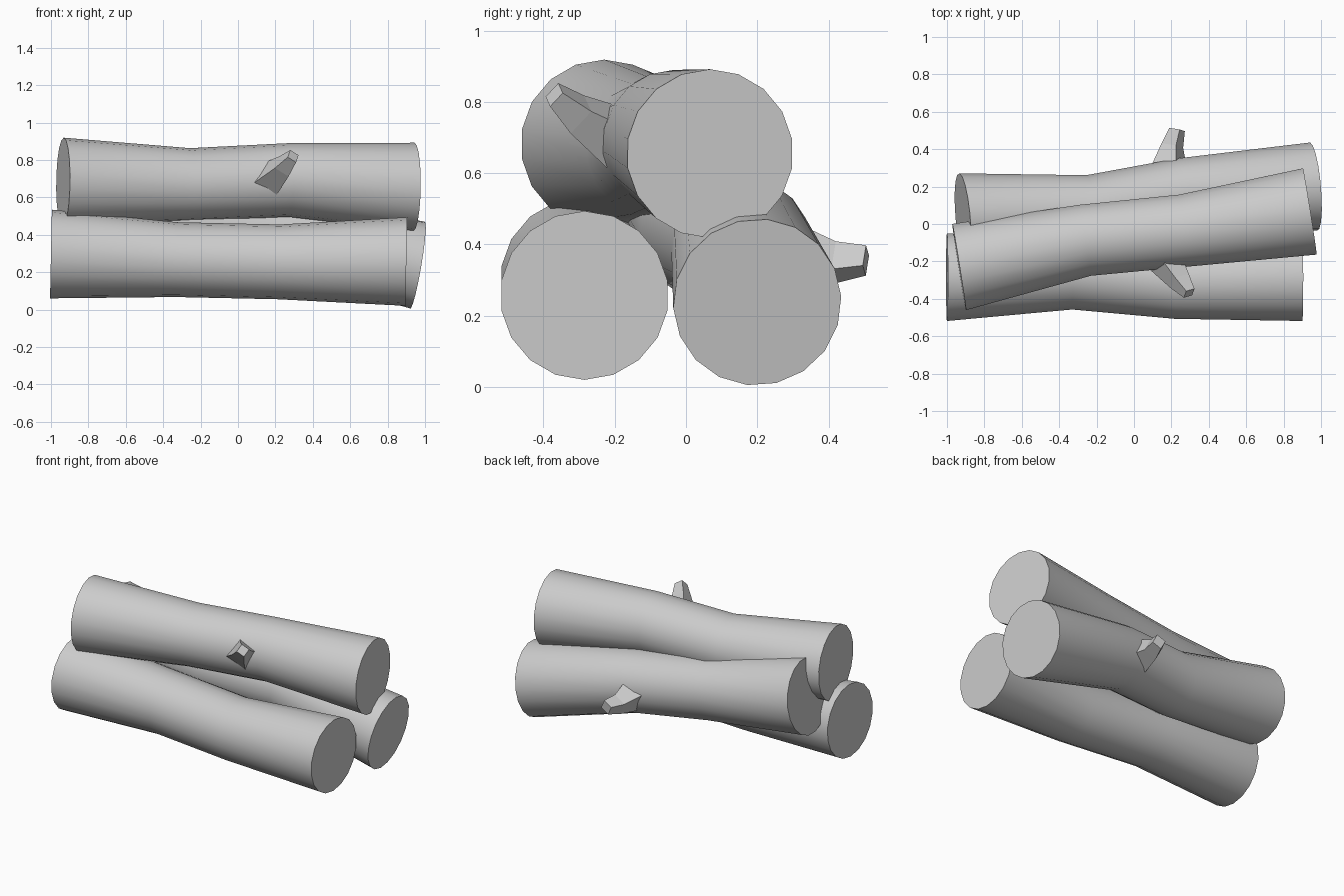
import bpy, math
from mathutils import Vector

if "Cube" in bpy.data.objects:
    bpy.data.objects.remove(bpy.data.objects["Cube"])


def tube(name, rings, sides, smooth, offset=0.5):
    """Skin rings of (x, y, z, radius), all square to the overall axis, with flat caps."""
    pts = [Vector(r[:3]) for r in rings]
    axis = (pts[-1] - pts[0]).normalized()
    side = Vector((0, 0, 1)).cross(axis).normalized()
    up = axis.cross(side)
    verts, faces = [], []
    for p, r in zip(pts, rings):
        for i in range(sides):
            a = 2 * math.pi * (i + offset) / sides
            verts.append(p + r[3] * (math.cos(a) * side + math.sin(a) * up))
    for k in range(len(rings) - 1):
        for i in range(sides):
            j = (i + 1) % sides
            b = k * sides
            faces.append((b + i, b + j, b + sides + j, b + sides + i))
    faces.append(tuple(reversed(range(sides))))
    faces.append(tuple(range(len(verts) - sides, len(verts))))
    mesh = bpy.data.meshes.new(name)
    mesh.from_pydata(verts, [], faces)
    mesh.update()
    ob = bpy.data.objects.new(name, mesh)
    bpy.context.collection.objects.link(ob)
    if smooth:
        bpy.ops.object.select_all(action='DESELECT')
        ob.select_set(True)
        bpy.context.view_layer.objects.active = ob
        bpy.ops.object.shade_smooth_by_angle(angle=math.radians(40))
    return ob


# Logs: thick ends, slimmer bent middles
tube("front_log", [(-1.0, -0.285, 0.297, 0.237), (-0.33, -0.26, 0.267, 0.2),
                   (0.22, -0.31, 0.255, 0.2), (0.9, -0.285, 0.257, 0.237)], 18, True)
tube("back_log", [(-0.915, 0.035, 0.555, 0.237), (-0.24, 0.065, 0.44, 0.197),
                  (0.25, 0.155, 0.395, 0.197), (0.96, 0.2, 0.238, 0.237)], 18, True, 0.2)
tube("top_log", [(-0.935, -0.23, 0.682, 0.237), (-0.26, -0.087, 0.668, 0.195),
                 (0.27, -0.035, 0.693, 0.197), (0.94, 0.067, 0.655, 0.237)], 18, True)

# Cut branch stubs: four-sided, tapering outwards
tube("top_log_stub", [(0.16, -0.18, 0.69, 0.1), (0.245, -0.305, 0.765, 0.062),
                      (0.295, -0.37, 0.82, 0.038)], 4, False, 0.1)
tube("back_log_stub", [(0.19, 0.29, 0.37, 0.105), (0.205, 0.42, 0.35, 0.062),
                       (0.23, 0.505, 0.355, 0.045)], 4, False, 0.2)
